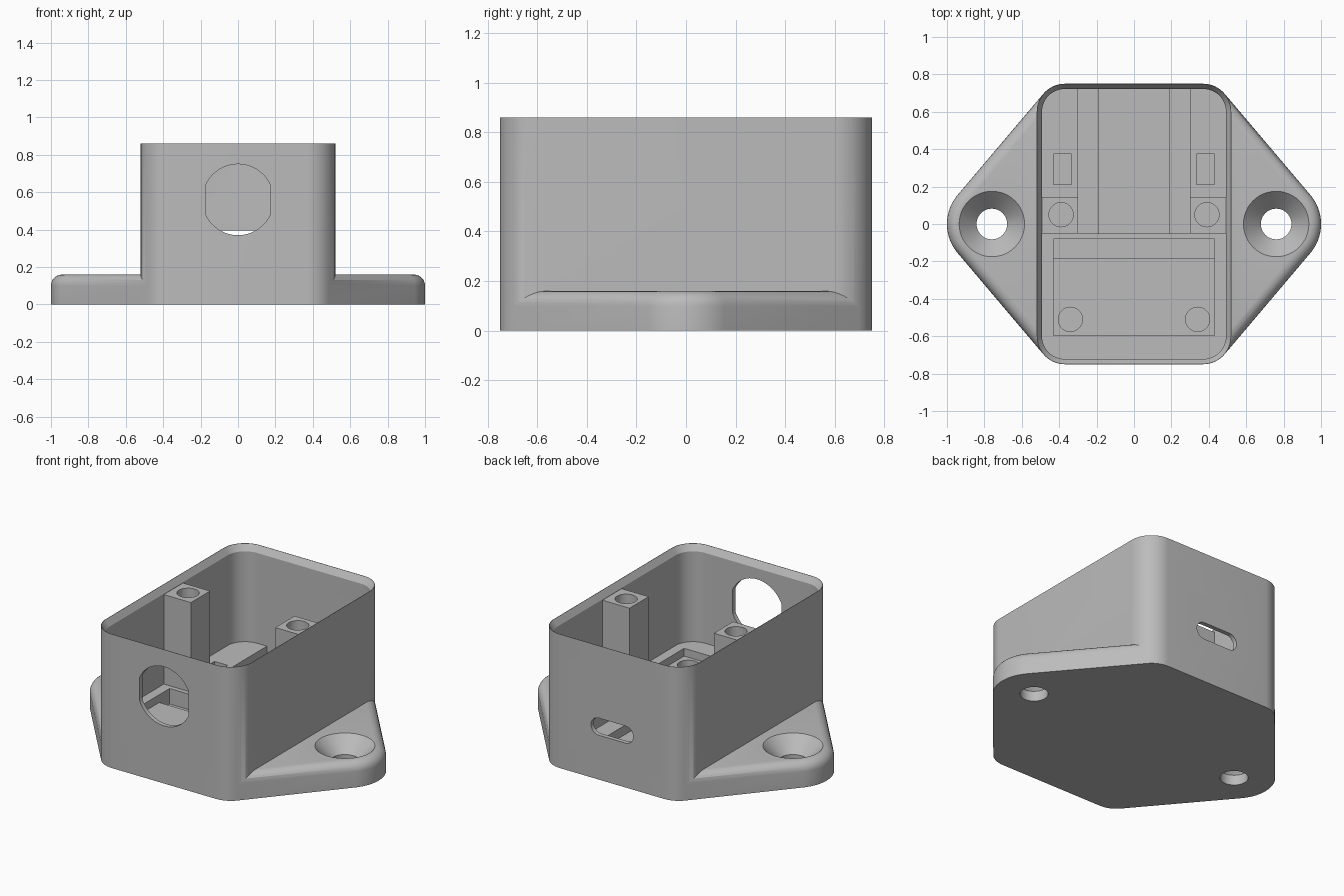
import bpy
import bmesh
from math import sin, cos, pi, acos, atan2, hypot, radians

cube = bpy.data.objects.get("Cube")
if cube:
    bpy.data.objects.remove(cube, do_unlink=True)

grey = bpy.data.materials.new("plain grey")
grey.use_nodes = True
colour = (0.5, 0.5, 0.5, 1)
grey.diffuse_color = colour
grey.node_tree.nodes["Principled BSDF"].inputs["Base Color"].default_value = colour

# Main sizes
HALF_X, HALF_Y, HEIGHT, CORNER = 0.52, 0.75, 0.86, 0.15
CX, CY = HALF_X - CORNER, HALF_Y - CORNER
EAR_X, EAR_R, EAR_H, FILLET = 0.76, 0.24, 0.16, 0.06
WALL, FLOOR, LEDGE = 0.028, 0.24, 0.82
# Direction of the straight edge between an ear and a box corner
TANGENT = atan2(-CY, EAR_X - CX) + acos((CORNER - EAR_R) / hypot(EAR_X - CX, CY))


def arc(cx, cy, r, a0, a1, n=8):
    return [(cx + r * cos(a0 + (a1 - a0) * i / n),
             cy + r * sin(a0 + (a1 - a0) * i / n)) for i in range(n + 1)]


def circle(cx, cy, r, n=48):
    return arc(cx, cy, r, 0, 2 * pi, n)[:-1]


def rect(x0, x1, y0, y1):
    return [(x0, y0), (x1, y0), (x1, y1), (x0, y1)]


def mirror_quarter(quarter):
    """Complete a ring from its part in the +x +y quarter."""
    left = [(-x, y) for x, y in reversed(quarter)]
    half = quarter + left
    ring = half + [(-x, -y) for x, y in half]
    out = []
    for p in ring:
        if all(hypot(p[0] - q[0], p[1] - q[1]) > 1e-5 for q in out):
            out.append(p)
    return out


def box_ring(inset=0):
    r = CORNER - inset
    return mirror_quarter(arc(CX, CY, r, 0, TANGENT) + arc(CX, CY, r, TANGENT, pi / 2))


def ear_ring(inset=0):
    return mirror_quarter(arc(EAR_X, 0, EAR_R - inset, 0, TANGENT, 12)
                          + arc(CX, CY, CORNER - inset, TANGENT, pi / 2))


def loft(name, sections, upright=False):
    """Closed solid through (ring, z) sections; upright sections run along y."""
    bm = bmesh.new()
    place = (lambda x, y, z: (x, -z, y)) if upright else (lambda x, y, z: (x, y, z))
    rings = [[bm.verts.new(place(x, y, z)) for x, y in ring] for ring, z in sections]
    n = len(rings[0])
    for low, high in zip(rings, rings[1:]):
        for i in range(n):
            j = (i + 1) % n
            bm.faces.new((low[i], low[j], high[j], high[i]))
    bm.faces.new(rings[0][::-1])
    bm.faces.new(rings[-1])
    bmesh.ops.recalc_face_normals(bm, faces=bm.faces)
    mesh = bpy.data.meshes.new(name)
    bm.to_mesh(mesh)
    bm.free()
    mesh.materials.append(grey)
    obj = bpy.data.objects.new(name, mesh)
    bpy.context.collection.objects.link(obj)
    return obj


def prism(name, ring, z0, z1, upright=False):
    return loft(name, [(ring, z0), (ring, z1)], upright)


def combine(body, tool, operation):
    mod = body.modifiers.new(tool.name, "BOOLEAN")
    mod.operation = operation
    mod.solver = "EXACT"
    mod.object = tool
    bpy.context.view_layer.objects.active = body
    bpy.ops.object.modifier_apply(modifier=mod.name)
    bpy.data.objects.remove(tool, do_unlink=True)


def cut(body, tool):
    combine(body, tool, "DIFFERENCE")


# Mounting flange with a rounded top edge
steps = [i * pi / 12 for i in range(7)]
flange = [(ear_ring(), 0)] + [(ear_ring(FILLET * (1 - cos(a))),
                               EAR_H - FILLET + FILLET * sin(a)) for a in steps]
case = loft("enclosure", flange)

# Box shell, hollowed with a rim sloping inwards
combine(case, prism("shell", box_ring(), 0, HEIGHT), "UNION")
cut(case, loft("cavity", [(box_ring(WALL), FLOOR), (box_ring(WALL), LEDGE),
                          (box_ring(0.002), HEIGHT), (box_ring(0.002), HEIGHT + 0.1)]))

# Stepped cable channel at the back
back = HALF_Y - WALL
cut(case, prism("wide_channel", rect(-0.3, 0.3, -0.05, back), 0.17, 0.4))
cut(case, prism("deep_channel", rect(-0.19, 0.19, -0.05, back), 0.11, 0.4))

# Board recess at the front with a deeper strip for pins
cut(case, prism("board_recess", rect(-0.43, 0.43, -0.595, -0.08), 0.19, 0.4))
cut(case, prism("pin_recess", rect(-0.43, 0.43, -0.185, -0.08), 0.14, 0.4))

for side in (-1, 1):
    # Tall screw post against each side wall
    xs = sorted((side * 0.3, side * 0.503))
    combine(case, prism("post", rect(*xs, -0.05, 0.145), 0.2, LEDGE - 0.005), "UNION")
    cut(case, prism("post_hole", circle(side * 0.39, 0.05, 0.065, 32), 0.45, 1))
    # Board screw hole and cable tie slot
    cut(case, prism("board_hole", circle(side * 0.34, -0.51, 0.065, 32), 0.06, 0.4))
    xs = sorted((side * 0.335, side * 0.43))
    cut(case, prism("tie_slot", rect(*xs, 0.21, 0.375), 0.12, 0.4))
    # Countersunk mounting hole
    cut(case, loft("countersink", [(circle(side * EAR_X, 0, r), z) for r, z in
                                   ((0.082, -0.1), (0.082, 0.065),
                                    (0.175, EAR_H), (0.175, 0.2))]))

# Front opening with flattened sides
opening = [(max(-0.175, min(0.175, x)), y) for x, y in circle(0, 0.56, 0.19, 64)]
cut(case, prism("front_opening", opening, 0.65, 0.85, True))

# Back cable slot with round ends
slot = arc(0.095, 0.34, 0.055, -pi / 2, pi / 2, 16) + arc(-0.095, 0.34, 0.055, pi / 2, 1.5 * pi, 16)
cut(case, prism("back_slot", slot, -0.85, -0.68, True))

# Smooth curves, sharp edges
bpy.context.view_layer.update()
case.select_set(True)
bpy.context.view_layer.objects.active = case
bpy.ops.object.shade_smooth_by_angle(angle=radians(30))
